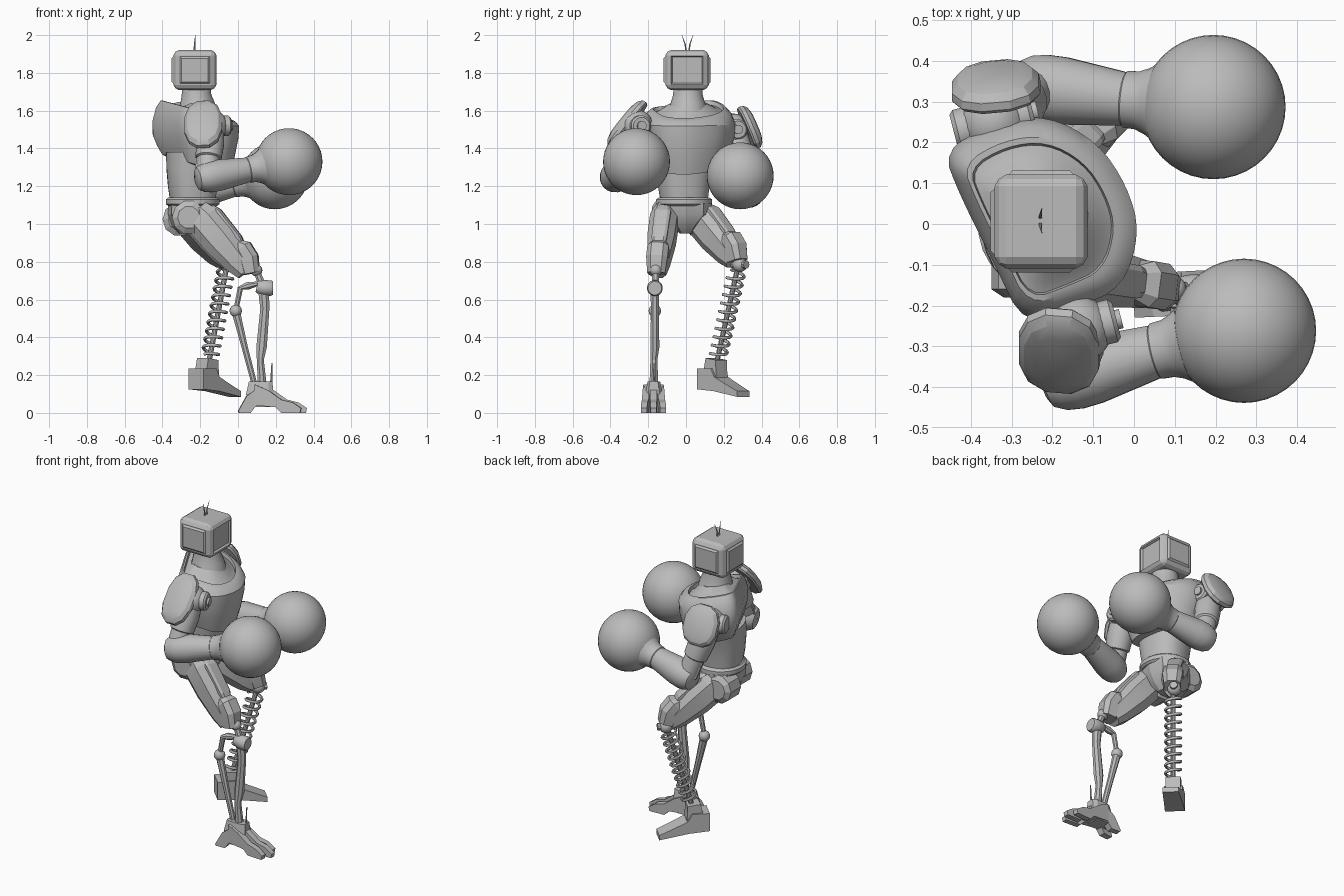
import bpy, bmesh, math
from mathutils import Vector, Matrix

cube = bpy.data.objects.get("Cube")
if cube:
    bpy.data.objects.remove(cube)

GREY = (0.5, 0.5, 0.5, 1)
mat = bpy.data.materials.new("plain grey")
mat.use_nodes = True
mat.diffuse_color = GREY
mat.node_tree.nodes["Principled BSDF"].inputs["Base Color"].default_value = GREY
LEFT = Vector((-0.25, 0.97, 0)).normalized()   # torso is turned slightly
UP = Vector((0, 0, 1))


def finish(name, bm, angle=35):
    bmesh.ops.recalc_face_normals(bm, faces=bm.faces)
    mesh = bpy.data.meshes.new(name)
    bm.to_mesh(mesh)
    bm.free()
    mesh.materials.append(mat)
    ob = bpy.data.objects.new(name, mesh)
    bpy.context.collection.objects.link(ob)
    bpy.ops.object.select_all(action='DESELECT')
    ob.select_set(True)
    bpy.context.view_layer.objects.active = ob
    bpy.ops.object.shade_smooth_by_angle(angle=math.radians(angle))


def skin(name, loops, angle=35):
    """Skin closed loops of points and cap both ends."""
    bm = bmesh.new()
    loops = [[bm.verts.new(p) for p in loop] for loop in loops]
    n = len(loops[0])
    for p, q in zip(loops, loops[1:]):
        for k in range(n):
            bm.faces.new((p[k], p[(k + 1) % n], q[(k + 1) % n], q[k]))
    bm.faces.new(loops[0])
    bm.faces.new(loops[-1])
    finish(name, bm, angle)


def loft(name, rings, n=20, side=(0, 1, 0), axis=None, power=2.0, angle=35):
    """Skin through rings (x, y, z, half width, half depth)."""
    loops = []
    pts = [Vector(r[:3]) for r in rings]
    for i, r in enumerate(rings):
        t = Vector(axis) if axis else pts[min(i + 1, len(pts) - 1)] - pts[max(i - 1, 0)]
        t.normalize()
        u = Vector(side)
        u = (u - t * u.dot(t)).normalized()
        v = t.cross(u)
        loop = []
        for k in range(n):
            w = math.tau * (k + 0.5) / n
            c, s = math.cos(w), math.sin(w)
            c = math.copysign(abs(c) ** (2 / power), c)
            s = math.copysign(abs(s) ** (2 / power), s)
            loop.append(pts[i] + u * c * r[3] + v * s * r[-1])
        loops.append(loop)
    skin(name, loops, angle)


def ball(name, pos, r, seg=24):
    bm = bmesh.new()
    bmesh.ops.create_uvsphere(bm, u_segments=seg, v_segments=seg // 2, radius=r)
    bmesh.ops.translate(bm, vec=pos, verts=bm.verts)
    finish(name, bm)


def prism(name, profile, width, origin, yaw, tip=1.0):
    """Side profile (forward, height) given a width that narrows to the tip."""
    far = max(p[0] for p in profile)
    rot = Matrix.Rotation(math.radians(yaw), 3, 'Z')
    skin(name, [[Vector(origin) + rot @ Vector((s, sgn * width / 2 * (1 + (tip - 1) * s / far), z))
                 for s, z in profile] for sgn in (-1, 1)], 15)


# Boxy head with a sunken screen and raised side panels
bm = bmesh.new()
bmesh.ops.create_cube(bm, size=1)
bmesh.ops.scale(bm, vec=(0.228, 0.23, 0.212), verts=bm.verts)
bmesh.ops.bevel(bm, geom=bm.edges[:], offset=0.028, segments=2, affect='EDGES', profile=0.4)
bm.normal_update()
for f in [f for f in bm.faces if f.calc_area() > 0.015 and abs(f.normal.z) < 0.5]:
    screen = f.normal.x > 0.5
    n = f.normal.copy()
    bmesh.ops.inset_individual(bm, faces=[f], thickness=0.004 if screen else 0.008)
    bmesh.ops.inset_individual(bm, faces=[f], thickness=0.008 if screen else 0.014)
    bmesh.ops.translate(bm, vec=n * (-0.012 if screen else 0.01), verts=f.verts)
bmesh.ops.translate(bm, vec=(-0.228, 0.006, 1.815), verts=bm.verts)
finish("head", bm, 25)
for sgn in (-1, 1):
    loft("antenna", [(-0.23, 0.008 + sgn * 0.008, 1.91, 0.005),
                     (-0.23, 0.008 + sgn * 0.012, 1.95, 0.004),
                     (-0.226, 0.008 + sgn * 0.03, 2.0, 0.001)], n=6)

# Chest shell: flat-backed outline, rounded by corner cutting, with a sloped collar
outline = [Vector(p) for p in ((-.24, .165), (-.12, .235), (.01, .25), (.13, .185), (.2, .08), (.23, -.03),
                               (.19, -.16), (.08, -.21), (-.045, -.255), (-.12, -.1), (-.2, .06))]
for _ in range(2):
    outline = [a.lerp(b, t) for a, b in zip(outline, outline[1:] + outline[:1]) for t in (0.25, 0.75)]
skin("chest", [[(-0.222 + p.x * k, 0.01 + p.y * k, z + slope * p.x * k) for p in outline] for z, k, slope in
               ((1.31, 0.72, -0.3), (1.315, 0.8, -0.3), (1.385, 0.92, -0.15), (1.46, 1.01, -0.03),
                (1.53, 1.03, -0.05), (1.58, 0.94, -0.18), (1.604, 0.83, -0.27), (1.606, 0.77, -0.27),
                (1.585, 0.75, -0.27), (1.595, 0.65, -0.25), (1.635, 0.42, -0.12))], 30)
loft("neck", [(-0.215, 0.01, 1.58, 0.11), (-0.215, 0.01, 1.64, 0.092), (-0.22, 0.01, 1.68, 0.08),
              (-0.22, 0.01, 1.73, 0.075)])

# Waist and pelvis
loft("abdomen", [(-0.24, -0.01, 1.11, 0.122, 0.115), (-0.24, -0.012, 1.2, 0.135, 0.128),
                 (-0.24, -0.01, 1.29, 0.148, 0.135), (-0.235, 0, 1.38, 0.17, 0.14)],
     n=24, side=LEFT, axis=UP, power=2.4)
loft("belt", [(-0.24, -0.01, 1.095, 0.138, 0.13), (-0.24, -0.01, 1.105, 0.15, 0.142),
              (-0.24, -0.01, 1.13, 0.15, 0.142), (-0.24, -0.01, 1.14, 0.135, 0.13)],
     n=24, side=LEFT, axis=UP)
loft("pelvis", [(-0.24, 0, 1.11, 0.14, 0.13), (-0.245, 0, 1.05, 0.14, 0.125),
                (-0.25, 0, 0.99, 0.07, 0.1), (-0.25, 0, 0.95, 0.035, 0.06)],
     n=10, axis=UP, power=2.6, angle=20)


# Arms: shoulder, plate, upper arm, forearm and ball glove
def arm(side, shoulder, elbow, cuff, glove, plate, normal, plate_size):
    s, e, c, g = (Vector(p) for p in (shoulder, elbow, cuff, glove))
    fwd = Vector((0.97, 0.25, 0))
    ball(side + "_shoulder", s, 0.085)
    loft(side + "_shoulder_joint", [(*(s + fwd * d), r) for d, r in
                                    ((-0.1, 0.045), (-0.09, 0.055), (0.09, 0.055), (0.1, 0.045))], n=16)
    loft(side + "_shoulder_hub", [(*(s + fwd * d), 0.025) for d in (0.09, 0.112)], n=12)
    d = e - s
    loft(side + "_upper_arm", [(*(s + d * k), r) for k, r in
                               ((0.1, 0.07), (0.35, 0.076), (0.62, 0.07), (0.64, 0.06), (1, 0.058))],
         n=16, side=(1, 0, 0))
    back = Vector((-0.052, 0, 0))
    loft(side + "_elbow_piston", [(*(s + d * k + back), 0.014) for k in (0.45, 1)], n=8, side=(1, 0, 0))
    f = c - e
    loft(side + "_forearm", [(*(e + f * k), r) for k, r in
                             ((-0.25, 0.04), (-0.21, 0.06), (-0.08, 0.077), (0.08, 0.084),
                              (0.3, 0.084), (1, 0.066))], n=20)
    h = (g - c).normalized()
    loft(side + "_glove_cuff", [(*(c + h * k), r) for k, r in
                                ((-0.004, 0.066), (0, 0.07), (0.03, 0.072), (0.055, 0.082), (0.075, 0.095))], n=24)
    ball(side + "_glove", g, 0.177, seg=40)
    n = Vector(normal).normalized()
    p = Vector(plate)
    a, b = plate_size
    loft(side + "_shoulder_plate", [(*(p + n * k), a * q, b * q) for k, q in
                                    ((-0.03, 0.93), (-0.02, 1), (0, 0.98), (0.018, 0.84), (0.028, 0.6))],
         n=12, side=(1, 0, 0), axis=n, power=2.4, angle=25)


arm("right", (-0.14, -0.26, 1.52), (-0.165, -0.378, 1.247), (0.055, -0.312, 1.287),
    (0.27, -0.262, 1.33), (-0.185, -0.32, 1.535), (-0.1, -0.75, 0.6), (0.103, 0.158))
arm("left", (-0.345, 0.25, 1.5), (-0.24, 0.335, 1.165), (-0.02, 0.306, 1.21),
    (0.195, 0.287, 1.255), (-0.34, 0.345, 1.515), (-0.1, 0.93, 0.4), (0.112, 0.125))


# Thighs: faceted shells with a raised panel and a knee guard
def thigh(side, hip, knee, across):
    h, k = Vector(hip), Vector(knee)
    d = k - h
    u = Vector(across).normalized()
    top = u.cross(d.normalized())
    top = -top if top.z < 0 else top
    loft(side + "_hip", [(*(h + Vector((-0.05, w, -0.015))), r) for w, r in
                         ((-0.07, 0.06), (-0.05, 0.09), (0.05, 0.09), (0.07, 0.06))],
         n=10, side=UP, axis=(0, 1, 0), angle=20)
    loft(side + "_thigh", [(*(h + d * t), a, b) for t, a, b in
                           ((-0.05, 0.065, 0.08), (0.1, 0.078, 0.1), (0.45, 0.077, 0.098),
                            (0.85, 0.062, 0.078), (1.02, 0.05, 0.058))],
         n=8, side=u, power=2.5, angle=15)
    loft(side + "_thigh_panel", [(*(h + d * t + top * o), a, 0.025) for t, o, a in
                                 ((0.05, 0.07, 0.03), (0.15, 0.085, 0.045), (0.6, 0.078, 0.042), (0.75, 0.06, 0.03))],
         n=8, side=u, power=4, angle=15)
    loft(side + "_knee_guard", [(*(h + d * t + top * o), a, b) for t, o, a, b in
                                ((0.66, 0.055, 0.045, 0.035), (0.74, 0.058, 0.06, 0.06),
                                 (0.9, 0.05, 0.06, 0.06), (1.08, 0.01, 0.05, 0.05))],
         n=8, side=u, power=3, angle=15)


thigh("right", (-0.21, -0.11, 1.05), (0.04, -0.152, 0.755), (0.1, 1, 0))
thigh("left", (-0.26, 0.075, 1.04), (-0.075, 0.255, 0.815), (-0.7, 0.7, 0))

# Right shin: ball and barrel knee with two struts
ball("right_knee", (0.097, -0.16, 0.755), 0.032, seg=16)
loft("right_knee_link", [(0.1, -0.16, 0.75, 0.018), (0.13, -0.163, 0.67, 0.022)], n=8)
loft("right_knee_barrel", [(0.1, -0.165, 0.67, 0.03), (0.108, -0.165, 0.668, 0.036),
                           (0.14, -0.165, 0.662, 0.042), (0.175, -0.165, 0.66, 0.042),
                           (0.185, -0.165, 0.66, 0.036)], n=16)
loft("right_front_strut", [(0.135, -0.165, 0.66, 0.026, 0.032), (0.142, -0.165, 0.55, 0.022, 0.026),
                           (0.125, -0.165, 0.35, 0.026, 0.03), (0.118, -0.17, 0.28, 0.02),
                           (0.13, -0.17, 0.13, 0.026)], n=8, angle=20)
loft("right_rear_link", [(0.11, -0.165, 0.685, 0.016, 0.012), (0.05, -0.165, 0.672, 0.02, 0.022),
                         (0.012, -0.165, 0.66, 0.016), (-0.012, -0.165, 0.54, 0.014)], n=8)
ball("right_rear_joint", (-0.012, -0.165, 0.54), 0.033, seg=16)
loft("right_rear_strut", [(-0.01, -0.165, 0.53, 0.024), (0.035, -0.168, 0.35, 0.018), (0.09, -0.17, 0.14, 0.016)], n=8)
loft("right_ankle_spike", [(0.175, -0.17, 0.13, 0.007), (0.18, -0.17, 0.265, 0.003)], n=6)

# Right foot: ankle block with splayed toes
loft("right_ankle", [(0.11, -0.17, 0.03, 0.05, 0.06), (0.115, -0.17, 0.1, 0.048, 0.075),
                     (0.12, -0.17, 0.165, 0.035, 0.065)], n=8, axis=UP, power=4, angle=15)
TOE = [(0, 0.15), (0.07, 0.12), (0.14, 0.07), (0.2, 0.055), (0.245, 0.025), (0.24, 0), (0.14, 0), (0.11, 0.03), (0, 0.04)]
HEEL = [(0, 0.14), (0.07, 0.09), (0.115, 0.01), (0.11, 0), (0.05, 0), (0.02, 0.04), (0, 0.04)]
for i in (-1, 0, 1):
    prism("right_toe", TOE, 0.04, (0.12 - 0.03 * abs(i), -0.172 + i * 0.034, 0), i * 4, 0.8)
for i in (-1, 1):
    prism("right_heel", HEEL, 0.045, (0.115, -0.172 + i * 0.03, 0), 180 - i * 5, 0.8)

# Left shin: rod inside a coil spring
a, b = Vector((-0.06, 0.275, 0.775)), Vector((-0.152, 0.165, 0.28))
ball("left_knee", (-0.06, 0.285, 0.785), 0.04, seg=16)
loft("left_knee_pin", [(-0.095, 0.25, 0.785, 0.022), (-0.025, 0.32, 0.785, 0.022)], n=10, side=UP)
loft("left_rod", [(*a, 0.014), (*b, 0.014)], n=10)
t = (b - a).normalized()
u = t.orthogonal().normalized()
v = t.cross(u)
TURNS, STEPS = 10, 20
coil = []
for i in range(TURNS * STEPS + 1):
    w = math.tau * i / STEPS
    p = a.lerp(b, 0.06 + 0.9 * i / (TURNS * STEPS)) + (u * math.cos(w) + v * math.sin(w)) * 0.044
    coil.append((*p, 0.0085))
loft("left_spring", coil, n=6, side=t, angle=60)

# Left foot: wedge boot with an ankle block
BOOT = [(0, 0.125), (0.12, 0.115), (0.29, 0.085), (0.29, 0.115), (0.2, 0.155), (0.125, 0.19), (0.1, 0.235), (0, 0.235)]
prism("left_foot", BOOT, 0.115, (-0.222, 0.098, 0), 45, 0.8)
prism("left_ankle", [(0.03, 0.2), (0.13, 0.17), (0.125, 0.28), (0.05, 0.29)], 0.085, (-0.222, 0.098, 0), 45)
